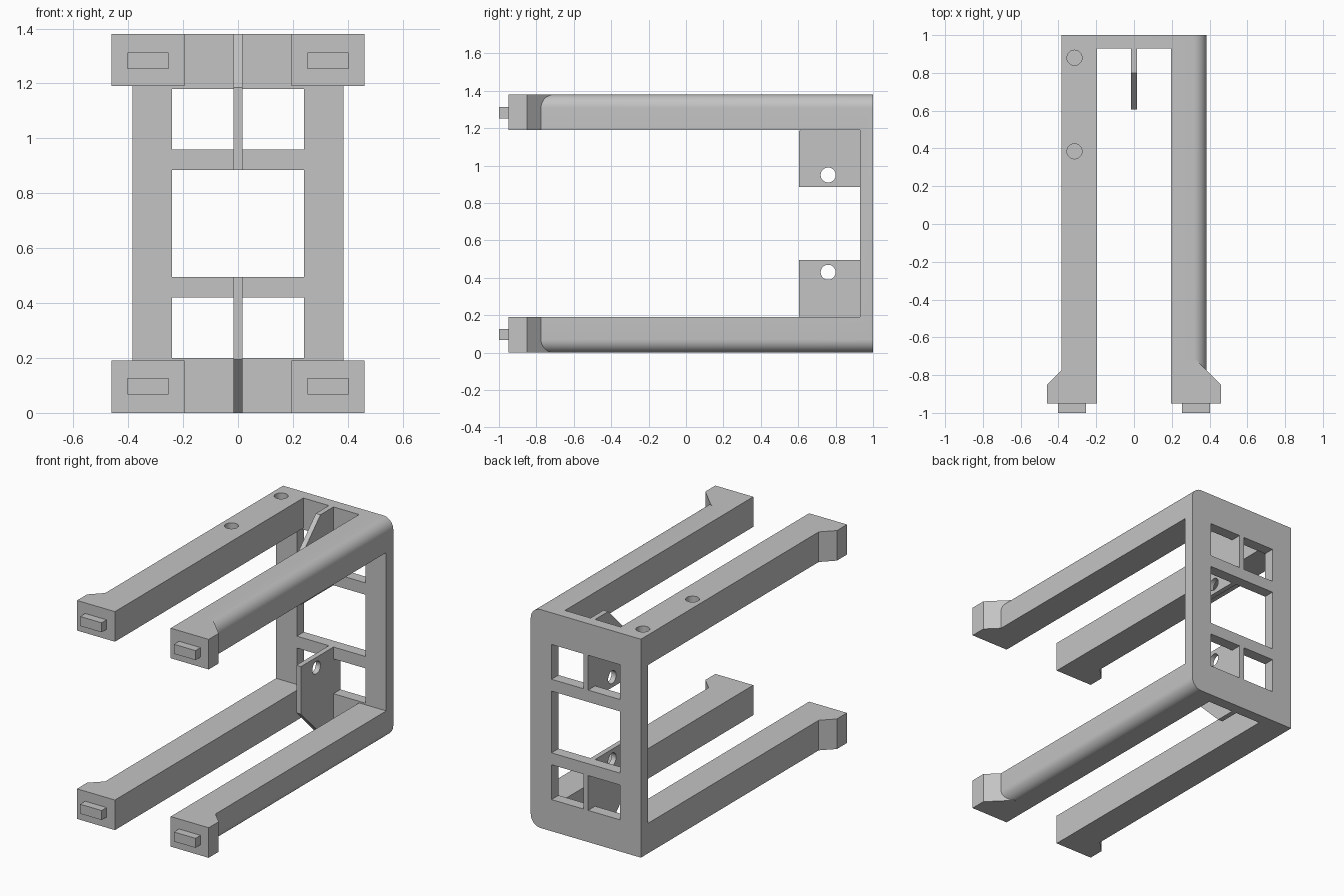
import bpy, bmesh, math
from mathutils import Vector

cube = bpy.data.objects.get("Cube")
if cube:
    bpy.data.objects.remove(cube, do_unlink=True)

HEIGHT = 1.38
ARM = 0.19       # arm thickness
INNER, OUTER = 0.195, 0.385
RAIL_Y = 0.93    # front of the back frame
ROUND = 0.07

grey = bpy.data.materials.new("plain_grey")
grey.use_nodes = True
colour = (0.55, 0.55, 0.55, 1)
grey.diffuse_color = colour
grey.node_tree.nodes["Principled BSDF"].inputs["Base Color"].default_value = colour


def prism(name, points, axis, low, high):
    """Extrude a 2D outline along an axis; the outline uses the other two axes in order."""
    def place(p, depth):
        c = list(p)
        c.insert("xyz".index(axis), depth)
        return Vector(c)
    bm = bmesh.new()
    face = bm.faces.new([bm.verts.new(place(p, low)) for p in points])
    side = bmesh.ops.extrude_face_region(bm, geom=[face])
    verts = [g for g in side["geom"] if isinstance(g, bmesh.types.BMVert)]
    bmesh.ops.translate(bm, verts=verts, vec=place((0, 0), high - low))
    bmesh.ops.recalc_face_normals(bm, faces=bm.faces)
    mesh = bpy.data.meshes.new(name)
    bm.to_mesh(mesh)
    bm.free()
    mesh.materials.append(grey)
    obj = bpy.data.objects.new(name, mesh)
    bpy.context.collection.objects.link(obj)
    return obj


def box(name, x, y, z):
    return prism(name, [(x[0], z[0]), (x[1], z[0]), (x[1], z[1]), (x[0], z[1])], "y", *y)


def arc(cx, cy, r, start, end, steps):
    angles = [math.radians(start + (end - start) * i / steps) for i in range(steps + 1)]
    return [(cx + r * math.cos(a), cy + r * math.sin(a)) for a in angles]


def circle(cx, cy, r):
    return arc(cx, cy, r, 0, 350, 35)


def combine(target, other, operation):
    """Boolean the other object into the target and remove it."""
    mod = target.modifiers.new(operation, "BOOLEAN")
    mod.operation, mod.solver, mod.object = operation, "EXACT", other
    bpy.ops.object.select_all(action="DESELECT")
    bpy.context.view_layer.objects.active = target
    target.select_set(True)
    bpy.ops.object.modifier_apply(modifier=mod.name)
    bpy.data.objects.remove(other, do_unlink=True)


# Full block, rounded along the two left edges
outline = [(-OUTER, HEIGHT), (-OUTER, 0)]
outline += arc(OUTER - ROUND, ROUND, ROUND, -90, 0, 10)
outline += arc(OUTER - ROUND, HEIGHT - ROUND, ROUND, 0, 90, 10)
body = prism("frame_and_arms", outline, "y", -0.9, 1)

# Clear the space between the four arms
combine(body, box("gap", (-1, 1), (-2, RAIL_Y), (ARM, HEIGHT - ARM)), "DIFFERENCE")
combine(body, box("gap", (-INNER, INNER), (-2, RAIL_Y), (-1, 2)), "DIFFERENCE")

# Three windows in the back frame
for low, high in ((0.2, 0.42), (0.495, 0.885), (0.96, 1.18)):
    combine(body, box("window", (-0.24, 0.24), (0.8, 1.2), (low, high)), "DIFFERENCE")

# Flared feet on the arm ends
for side in (-1, 1):
    for base in (0, HEIGHT - ARM):
        shape = [(INNER, -0.95), (0.46, -0.95), (0.46, -0.85), (0.33, -0.72), (INNER, -0.72)]
        foot = prism("foot", [(side * x, y) for x, y in shape], "z", base, base + ARM)
        combine(body, foot, "UNION")

# Blind holes in the upper right arm
for y in (0.385, 0.88):
    combine(body, prism("hole", circle(-0.315, y, 0.04), "z", 1.28, 1.5), "DIFFERENCE")

# Pegs on the feet
for side, side_name in ((-1, "right"), (1, "left")):
    for mid, level in ((0.097, "lower"), (HEIGHT - 0.097, "upper")):
        x = sorted((side * 0.253, side * 0.403))
        box(f"{level}_{side_name}_peg", x, (-1, -0.95), (mid - 0.03, mid + 0.03))

# Central fins with a clipped corner and a cross hole
fins = []
for flip, level in ((False, "lower"), (True, "upper")):
    shape = [(1, 0), (0.8, 0), (0.605, 0.195), (0.605, 0.495), (1, 0.495)]
    hole_z = 0.43
    if flip:
        shape = [(y, HEIGHT - z) for y, z in shape]
        hole_z = HEIGHT - hole_z
    fin = prism(f"{level}_fin", shape, "x", -0.016, 0.016)
    combine(fin, prism("hole", circle(0.76, hole_z, 0.04), "x", -0.1, 0.1), "DIFFERENCE")
    fins.append(fin)

# Smooth the round surfaces, keep edges sharp
for obj in [body] + fins:
    bpy.ops.object.select_all(action="DESELECT")
    obj.select_set(True)
    bpy.context.view_layer.objects.active = obj
    bpy.ops.object.shade_smooth_by_angle(angle=math.radians(30))
